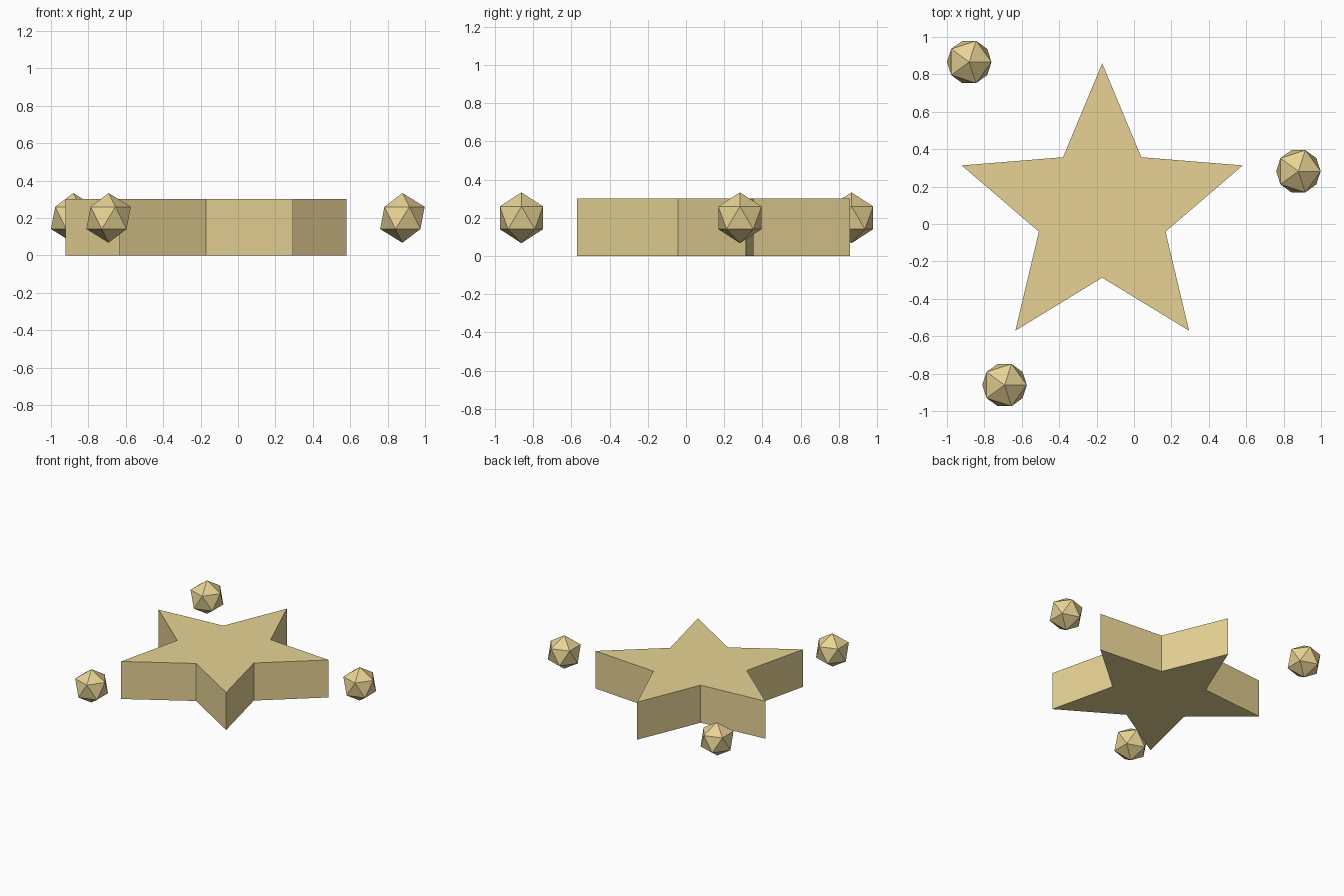
import bpy, bmesh
from math import pi, sin, cos

if "Cube" in bpy.data.objects:
    bpy.data.objects.remove(bpy.data.objects["Cube"])

gold = bpy.data.materials.new("pale_gold")
gold.diffuse_color = (0.80, 0.65, 0.30, 1)
gold.use_nodes = True
gold.node_tree.nodes["Principled BSDF"].inputs["Base Color"].default_value = gold.diffuse_color


def make_object(name, bm, location):
    mesh = bpy.data.meshes.new(name)
    bm.to_mesh(mesh)
    bm.free()
    mesh.materials.append(gold)
    obj = bpy.data.objects.new(name, mesh)
    obj.location = location
    bpy.context.collection.objects.link(obj)
    return obj


# five-pointed star slab: outline extruded upward
OUTER, INNER, HEIGHT = 0.79, 0.356, 0.30
bm = bmesh.new()
outline = []
for i in range(10):
    r = INNER if i % 2 else OUTER
    a = pi / 2 + i * pi / 5
    outline.append(bm.verts.new((r * cos(a), r * sin(a), 0)))
base = bm.faces.new(outline)
top = bmesh.ops.extrude_face_region(bm, geom=[base], use_keep_orig=True)["geom"]
bmesh.ops.translate(bm, vec=(0, 0, HEIGHT),
                    verts=[g for g in top if isinstance(g, bmesh.types.BMVert)])
bmesh.ops.recalc_face_normals(bm, faces=bm.faces)
make_object("star", bm, (-0.17, 0.069, 0))

# faceted balls floating around the star
for i, (x, y) in enumerate([(0.879, 0.282), (-0.881, 0.866), (-0.692, -0.861)]):
    bm = bmesh.new()
    bmesh.ops.create_icosphere(bm, subdivisions=1, radius=0.133)
    make_object(f"orbiting_ball_{i + 1}", bm, (x, y, 0.20))
